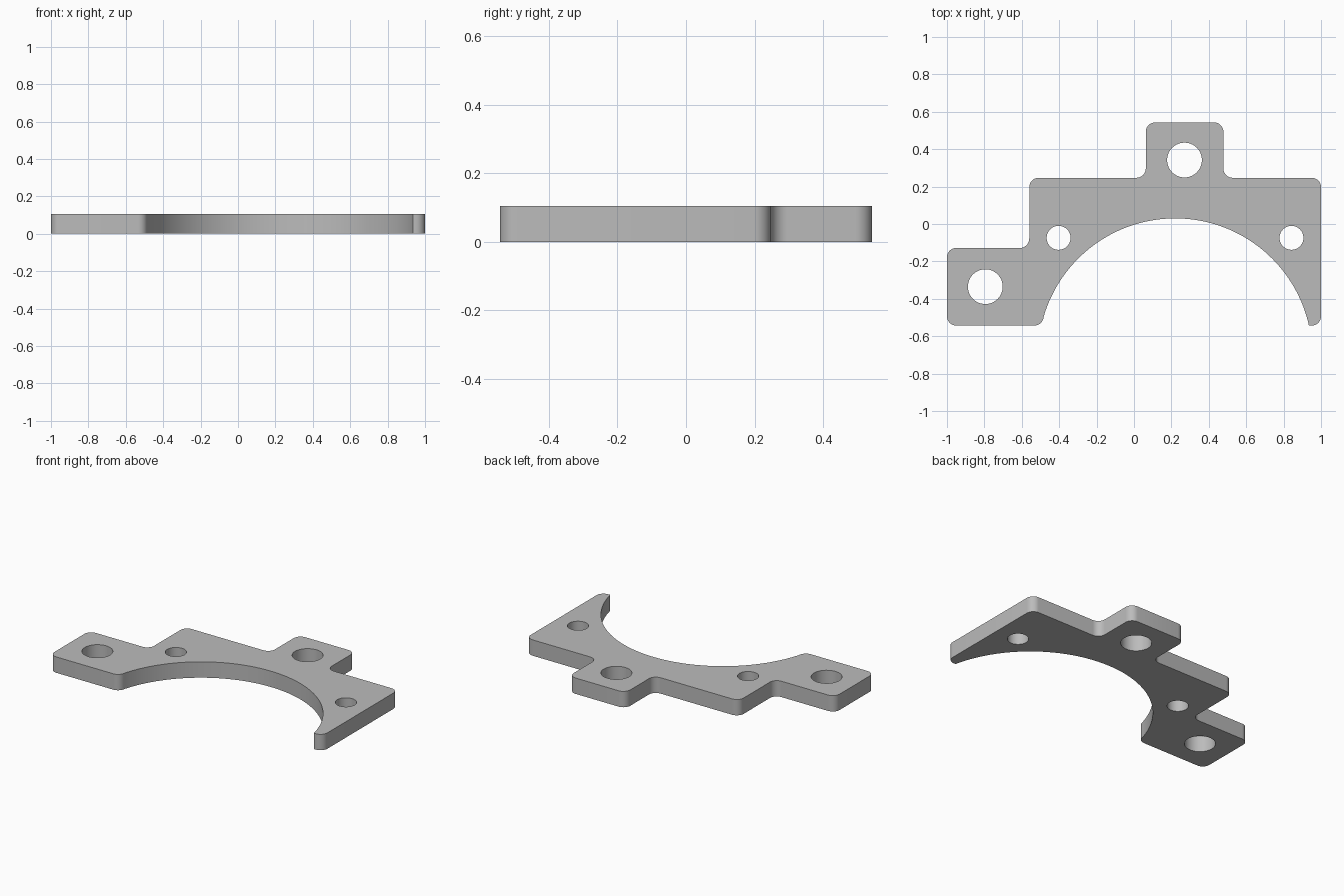
import bpy, bmesh, math
from mathutils import Vector

cube = bpy.data.objects.get("Cube")
if cube:
    bpy.data.objects.remove(cube, do_unlink=True)

THICK = 0.105
FILLET = 0.05
BOTTOM, TOP = -0.543, 0.543
BORE_X, BORE_Y, BORE_R = 0.22, -0.703, 0.733


def fillet(prev, corner, nxt, radius, steps=8):
    """Points of a round that replaces a corner, for inner and outer corners."""
    p, c, n = Vector(prev), Vector(corner), Vector(nxt)
    a, b = (p - c).normalized(), (n - c).normalized()
    half = a.angle(b) / 2
    start = c + a * radius / math.tan(half)
    centre = c + (a + b).normalized() * radius / math.sin(half)
    arm = start - centre
    sweep = arm.angle_signed(c + b * radius / math.tan(half) - centre)
    pts = []
    for i in range(steps + 1):
        t = -sweep * i / steps
        pts.append(centre + Vector((arm.x * math.cos(t) - arm.y * math.sin(t),
                                    arm.x * math.sin(t) + arm.y * math.cos(t))))
    return pts


def arc(x, y, r, start, end, steps):
    return [Vector((x + r * math.cos(start + (end - start) * i / steps),
                    y + r * math.sin(start + (end - start) * i / steps)))
            for i in range(steps + 1)]


def add_loop(curve, pts):
    spline = curve.splines.new('POLY')
    spline.points.add(len(pts) - 1)
    for point, p in zip(spline.points, pts):
        point.co = (p.x, p.y, 0, 1)
    spline.use_cyclic_u = True


# Large bore, from the right tip over to the left foot
tip = math.asin((BOTTOM - BORE_Y) / BORE_R)
bore = arc(BORE_X, BORE_Y, BORE_R, tip, math.pi - tip, 72)
foot = bore[-1]

# Stepped outer edge with a side tab and a back tab
corners = [foot, (-1, BOTTOM), (-1, -0.128), (-0.56, -0.128), (-0.56, 0.247),
           (0.063, 0.247), (0.063, TOP), (0.478, TOP), (0.478, 0.247),
           (1, 0.247), (1, BOTTOM), bore[0]]
outline = bore[:-2] + fillet(bore[-4], foot, corners[1], FILLET)
for before, corner, after in zip(corners, corners[1:], corners[2:]):
    outline += fillet(before, corner, after, FILLET)

curve = bpy.data.curves.new("plate_profile", 'CURVE')
curve.dimensions = '2D'
curve.fill_mode = 'BOTH'
curve.extrude = THICK / 2
add_loop(curve, outline)

# Two mounting holes and two small screw holes
for x, y, r in [(-0.795, -0.335, 0.093), (0.27, 0.342, 0.093),
                (-0.403, -0.074, 0.064), (0.842, -0.074, 0.064)]:
    add_loop(curve, arc(x, y, r, 0, math.tau, 48)[:-1])

# Turn the filled profile into a welded mesh standing on the ground
plate = bpy.data.objects.new("mounting_plate", curve)
bpy.context.collection.objects.link(plate)
bpy.ops.object.select_all(action='DESELECT')
plate.select_set(True)
bpy.context.view_layer.objects.active = plate
bpy.ops.object.convert(target='MESH')
plate = bpy.context.object
bm = bmesh.new()
bm.from_mesh(plate.data)
bmesh.ops.remove_doubles(bm, verts=bm.verts, dist=0.0005)
bmesh.ops.translate(bm, verts=bm.verts, vec=(0, 0, THICK / 2))
bmesh.ops.recalc_face_normals(bm, faces=bm.faces)
bm.to_mesh(plate.data)
bm.free()

# Plain grey finish
grey = bpy.data.materials.new("plain_grey")
grey.use_nodes = True
colour = (0.5, 0.5, 0.5, 1)
grey.diffuse_color = colour
grey.node_tree.nodes["Principled BSDF"].inputs["Base Color"].default_value = colour
plate.data.materials.clear()
plate.data.materials.append(grey)
bpy.ops.object.shade_smooth_by_angle(angle=math.radians(30))
